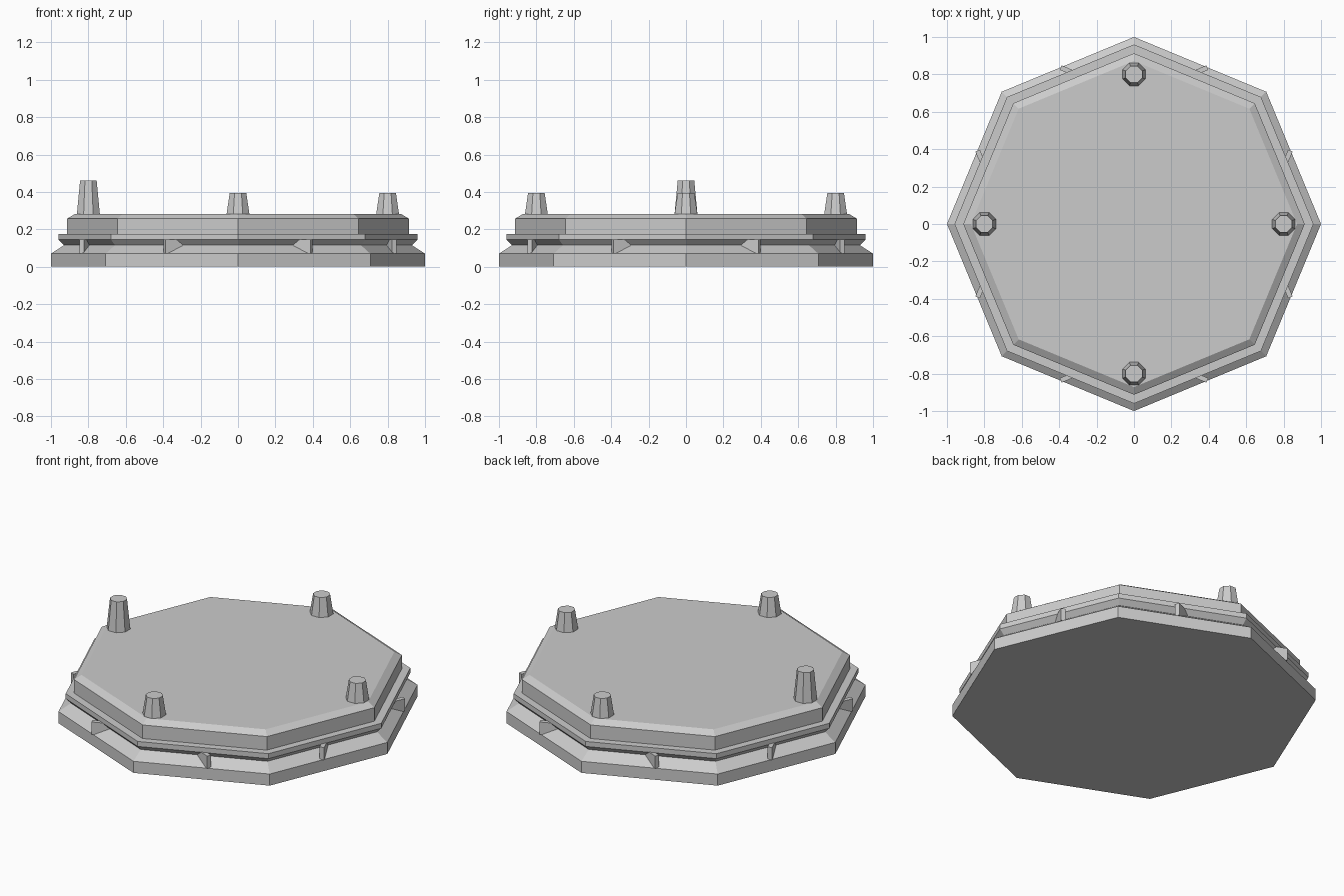
import bpy, bmesh
from math import cos, sin, pi
from mathutils import Matrix

if "Cube" in bpy.data.objects:
    bpy.data.objects.remove(bpy.data.objects["Cube"])


def make_object(name, bm):
    bmesh.ops.recalc_face_normals(bm, faces=bm.faces)
    mesh = bpy.data.meshes.new(name)
    bm.to_mesh(mesh)
    bm.free()
    obj = bpy.data.objects.new(name, mesh)
    bpy.context.collection.objects.link(obj)
    return obj


def octagon_stack(name, profile, phase=0.0, center=(0, 0)):
    """Closed eight-sided solid from (corner radius, height) pairs."""
    bm = bmesh.new()
    rings = [[bm.verts.new((center[0] + r * cos(phase + k * pi / 4),
                            center[1] + r * sin(phase + k * pi / 4), z))
              for k in range(8)] for r, z in profile]
    for a, b in zip(rings, rings[1:]):
        for k in range(8):
            n = (k + 1) % 8
            bm.faces.new((a[k], a[n], b[n], b[k]))
    bm.faces.new(rings[0][::-1])
    bm.faces.new(rings[-1])
    return make_object(name, bm)


# Platform: base slab, groove, ledge and chamfered top plate
octagon_stack("platform", [(1, 0), (1, 0.07), (0.93, 0.115), (0.96, 0.145),
                           (0.96, 0.175), (0.913, 0.175), (0.913, 0.257),
                           (0.872, 0.282)])

# Corner pegs, the left one taller
for name, x, y, top in (("right_peg", 0.8, 0, 0.395), ("back_peg", 0, 0.8, 0.395),
                        ("left_peg", -0.8, 0, 0.46), ("front_peg", 0, -0.8, 0.395)):
    octagon_stack(name, [(0.067, 0.275), (0.048, top)], pi / 8, (x, y))

# Groove ribs: one per side, set at a slant to the wall
for k in range(8):
    angle = pi / 8 + k * pi / 4
    slant = angle + (pi / 4 if k % 2 == 0 else -pi / 4)
    bm = bmesh.new()
    bmesh.ops.create_cube(bm, size=1, matrix=(
        Matrix.Translation((0.88 * cos(angle), 0.88 * sin(angle), 0.109))
        @ Matrix.Rotation(slant, 4, 'Z')
        @ Matrix.Diagonal((0.12, 0.026, 0.075, 1))))
    make_object(f"groove_rib_{k + 1}", bm)
